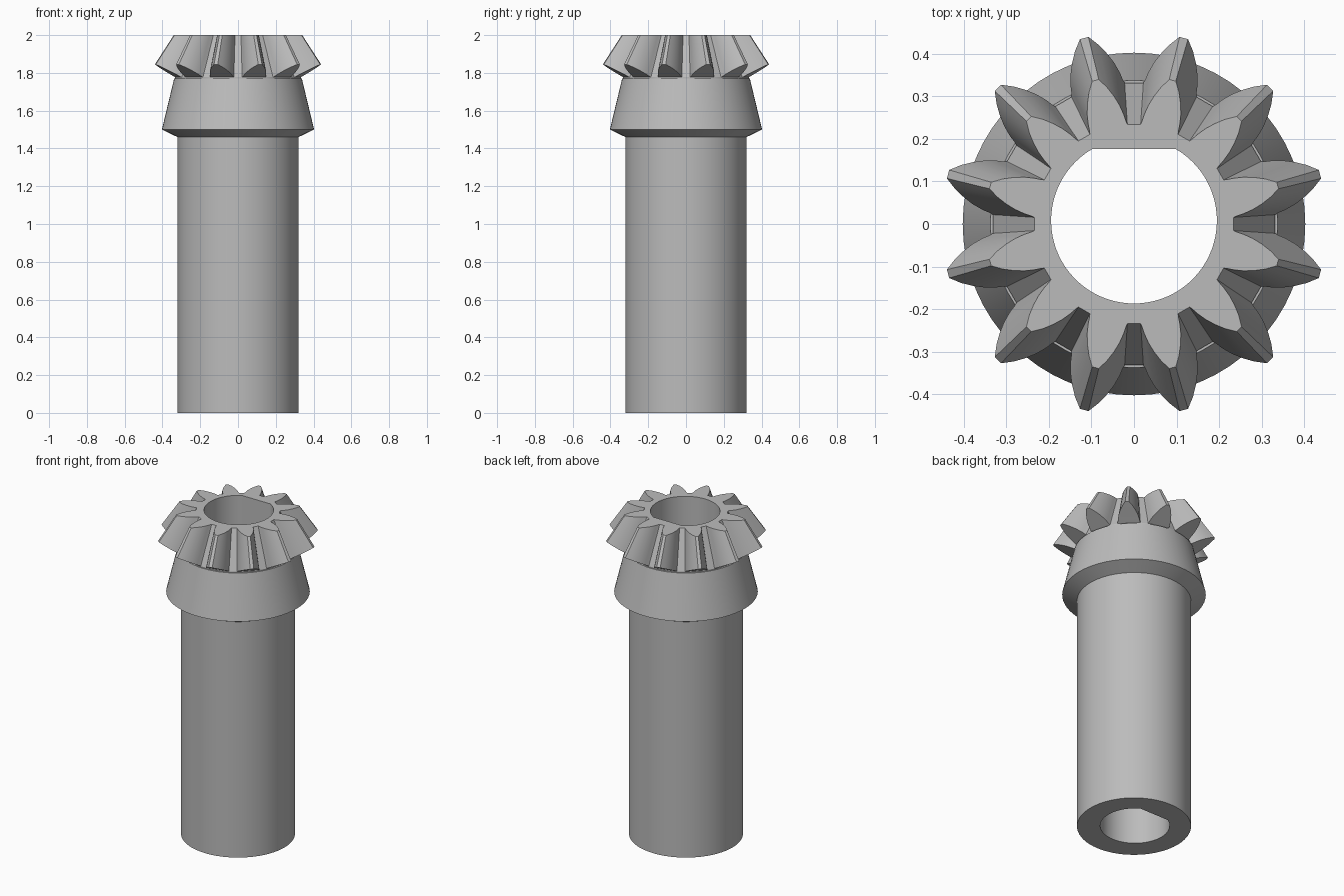
import bpy, bmesh
from math import sin, cos, radians, pi, asin

if "Cube" in bpy.data.objects:
    bpy.data.objects.remove(bpy.data.objects["Cube"], do_unlink=True)

steel = bpy.data.materials.new("grey steel")
steel.use_nodes = True
GREY = (0.5, 0.5, 0.5, 1)
steel.diffuse_color = GREY
steel.node_tree.nodes["Principled BSDF"].inputs["Base Color"].default_value = GREY

TEETH = 12
SEGMENTS = 64


def make_object(name, bm):
    bmesh.ops.recalc_face_normals(bm, faces=bm.faces)
    mesh = bpy.data.meshes.new(name)
    bm.to_mesh(mesh)
    bm.free()
    obj = bpy.data.objects.new(name, mesh)
    obj.data.materials.append(steel)
    bpy.context.collection.objects.link(obj)
    return obj


def ring(bm, points):
    return [bm.verts.new(p) for p in points]


def bridge(bm, a, b):
    n = len(a)
    for i in range(n):
        j = (i + 1) % n
        bm.faces.new((a[i], a[j], b[j], b[i]))


def stack(name, rings):
    """Closed solid through a stack of equal point rings."""
    bm = bmesh.new()
    loops = [ring(bm, r) for r in rings]
    for a, b in zip(loops, loops[1:]):
        bridge(bm, a, b)
    bm.faces.new(loops[0])
    bm.faces.new(loops[-1])
    return make_object(name, bm)


def circle(r, z):
    steps = [2 * pi * i / SEGMENTS for i in range(SEGMENTS)]
    return [(r * cos(a), r * sin(a), z) for a in steps]


# Shaft with tapered collar
profile = [(0.32, 0), (0.32, 1.46), (0.403, 1.5), (0.338, 1.77)]
shaft = stack("shaft_and_collar", [circle(r, z) for r, z in profile])

# Bevel pinion: flank as (height fraction, half angle of the tooth in degrees)
flank = [(0, 11.2), (0.06, 10.6), (0.2, 9.7), (0.4, 8.1),
         (0.6, 6.1), (0.8, 3.9), (1, 1.3)]
tooth = [(u, -h) for u, h in flank] + [(u, h) for u, h in reversed(flank)]


def tooth_ring(r0, r1, z0, z1):
    pts = []
    for k in range(TEETH):
        for u, h in tooth:
            a = radians(15 + 360 / TEETH * k + h)
            r = r0 + (r1 - r0) * u
            pts.append((r * cos(a), r * sin(a), z0 + (z1 - z0) * u))
    return pts


bm = bmesh.new()
top = ring(bm, tooth_ring(0.235, 0.35, 2, 2))
back = ring(bm, tooth_ring(0.333, 0.453, 1.777, 1.845))
bm.faces.new(top)
bridge(bm, top, back)
n = len(tooth)
roots = []
for k in range(TEETH):
    outline = back[k * n:(k + 1) * n]
    # Back of each tooth, in strips across its width
    for i in range(n // 2 - 1):
        bm.faces.new((outline[i], outline[i + 1], outline[n - 2 - i], outline[n - 1 - i]))
    roots += [outline[0], outline[-1]]
# Hub under the teeth, sunk into the collar
hub = ring(bm, [(v.co.x, v.co.y, 1.765) for v in roots])
bridge(bm, roots, hub)
bm.faces.new(hub)
pinion = make_object("bevel_pinion", bm)

# D-shaped bore through both parts
R, CENTRE_Y, FLAT = 0.195, 0.008, 0.168
start = pi - asin(FLAT / R)
sweep = pi + 2 * asin(FLAT / R)
arc = [start + sweep * i / SEGMENTS for i in range(SEGMENTS + 1)]
bore = stack("bore_cutter", [[(R * cos(a), CENTRE_Y + R * sin(a), z) for a in arc]
                             for z in (-0.1, 2.1)])
bore.hide_render = True

for obj in (shaft, pinion):
    cut = obj.modifiers.new("bore", "BOOLEAN")
    cut.operation = "DIFFERENCE"
    cut.solver = "EXACT"
    cut.object = bore
    bpy.ops.object.select_all(action="DESELECT")
    obj.select_set(True)
    bpy.context.view_layer.objects.active = obj
    bpy.ops.object.modifier_apply(modifier=cut.name)
    bpy.ops.object.shade_smooth_by_angle(angle=radians(22))
bpy.data.objects.remove(bore, do_unlink=True)
